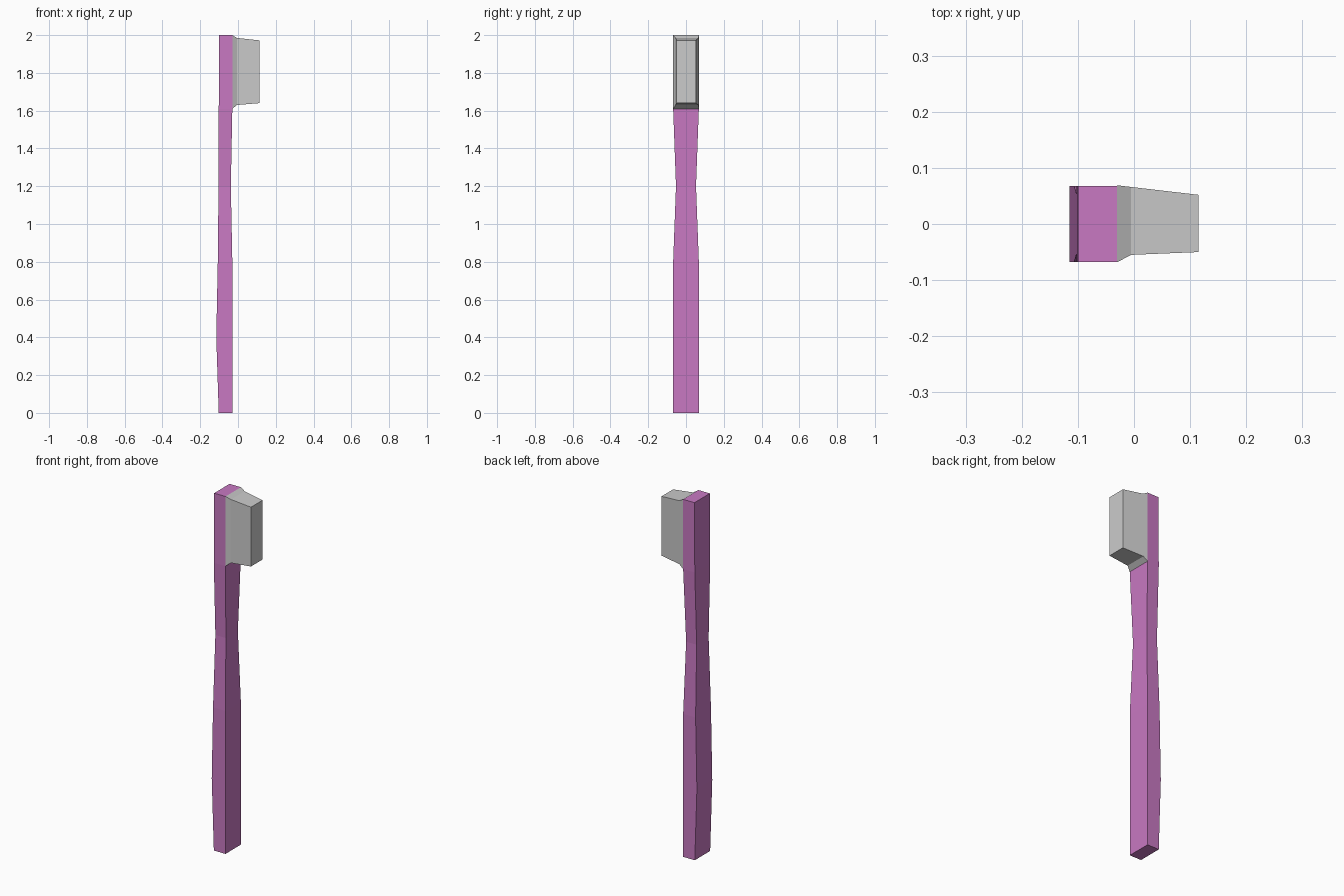
import bpy, bmesh

if "Cube" in bpy.data.objects:
    bpy.data.objects.remove(bpy.data.objects["Cube"])


def loft(name, rings, colour=None):
    """Skin a closed solid through a row of four-cornered rings."""
    bm = bmesh.new()
    loops = [[bm.verts.new(p) for p in ring] for ring in rings]
    for a, b in zip(loops, loops[1:]):
        for i in range(4):
            j = (i + 1) % 4
            bm.faces.new((a[i], a[j], b[j], b[i]))
    bm.faces.new(loops[0][::-1])
    bm.faces.new(loops[-1])
    bmesh.ops.recalc_face_normals(bm, faces=bm.faces)
    mesh = bpy.data.meshes.new(name)
    bm.to_mesh(mesh)
    bm.free()
    obj = bpy.data.objects.new(name, mesh)
    bpy.context.collection.objects.link(obj)
    if colour:
        mat = bpy.data.materials.new(name + "_colour")
        mat.diffuse_color = colour
        mat.use_nodes = True
        mat.node_tree.nodes["Principled BSDF"].inputs["Base Color"].default_value = mat.diffuse_color
        mesh.materials.append(mat)
    return obj


# Handle: z, back x, front x, half width
sections = [
    (0.00, -0.102, -0.030, 0.068),
    (0.40, -0.115, -0.030, 0.068),
    (0.80, -0.107, -0.030, 0.068),
    (1.20, -0.103, -0.038, 0.053),
    (1.61, -0.102, -0.030, 0.068),
    (2.00, -0.100, -0.030, 0.068),
]
loft("handle",
     [[(x0, -w, z), (x1, -w, z), (x1, w, z), (x0, w, z)]
      for z, x0, x1, w in sections],
     (0.58, 0.19, 0.54, 1.0))

# Bristles: x, low y, high y, low z, high z
tufts = [
    (-0.030, -0.068, 0.069, 1.61, 2.00),
    (-0.005, -0.055, 0.066, 1.63, 1.985),
    (0.115, -0.050, 0.052, 1.64, 1.972),
]
loft("bristles",
     [[(x, y0, z0), (x, y1, z0), (x, y1, z1), (x, y0, z1)]
      for x, y0, y1, z0, z1 in tufts])
